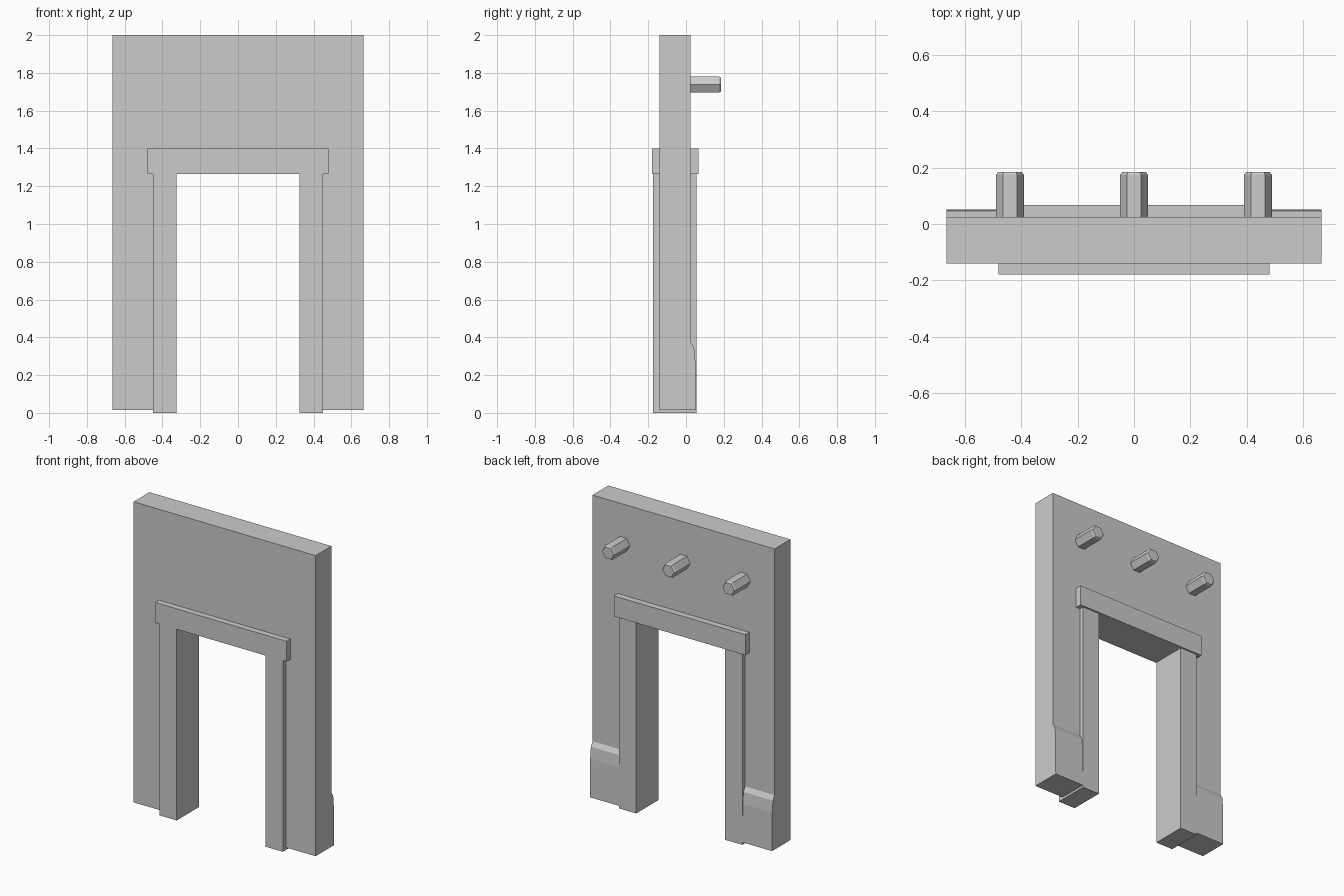
import bpy
import bmesh
import math
from mathutils import Matrix, Vector

default = bpy.data.objects.get("Cube")
if default:
    bpy.data.objects.remove(default, do_unlink=True)

STONE = (0.6, 0.6, 0.6, 1.0)
stone = bpy.data.materials.new("grey_stone")
stone.diffuse_color = STONE
stone.use_nodes = True
stone.node_tree.nodes["Principled BSDF"].inputs["Base Color"].default_value = STONE


def add_object(name, bm):
    bmesh.ops.recalc_face_normals(bm, faces=bm.faces[:])
    mesh = bpy.data.meshes.new(name)
    bm.to_mesh(mesh)
    bm.free()
    mesh.materials.append(stone)
    obj = bpy.data.objects.new(name, mesh)
    bpy.context.collection.objects.link(obj)
    return obj


def box(name, x, y, z):
    """Box from (min, max) pairs."""
    bm = bmesh.new()
    bmesh.ops.create_cube(bm, size=1)
    for v in bm.verts:
        v.co = [lo + (c + 0.5) * (hi - lo) for c, (lo, hi) in zip(v.co, (x, y, z))]
    return add_object(name, bm)


def side_prism(name, profile, x0, x1):
    """Extrude a (y, z) profile along x."""
    bm = bmesh.new()
    face = bm.faces.new([bm.verts.new((x0, y, z)) for y, z in profile])
    grown = bmesh.ops.extrude_face_region(bm, geom=[face])["geom"]
    moved = [g for g in grown if isinstance(g, bmesh.types.BMVert)]
    bmesh.ops.translate(bm, verts=moved, vec=Vector((x1 - x0, 0, 0)))
    return add_object(name, bm)


# Wall slab with a sloped plinth along the back, cut by the doorway
profile = [(-0.14, 0.015), (0.052, 0.015), (0.05, 0.27), (0.043, 0.345),
           (0.025, 0.375), (0.025, 2.0), (-0.14, 2.0)]
wall = side_prism("wall", profile, -0.665, 0.665)
cutter = box("doorway_cutter", (-0.4, 0.4), (-0.5, 0.5), (-0.5, 1.3))
cutter.hide_render = True
cut = wall.modifiers.new("doorway", 'BOOLEAN')
cut.operation = 'DIFFERENCE'
cut.solver = 'EXACT'
cut.object = cutter
bpy.context.view_layer.objects.active = wall
bpy.ops.object.modifier_apply(modifier=cut.name)
bpy.data.objects.remove(cutter, do_unlink=True)

# Door frame
box("right_jamb", (-0.45, -0.325), (-0.175, 0.055), (0, 1.3))
box("left_jamb", (0.325, 0.45), (-0.175, 0.055), (0, 1.3))
box("lintel", (-0.48, 0.48), (-0.18, 0.067), (1.265, 1.4))

# Hexagonal pegs with chamfered tips on the back
for name, x in (("right_peg", -0.44), ("middle_peg", 0), ("left_peg", 0.44)):
    bm = bmesh.new()
    rings = []
    for y, radius in ((0.015, 0.049), (0.175, 0.049), (0.185, 0.042)):
        angles = [i * math.tau / 6 for i in range(6)]
        rings.append([bm.verts.new((radius * math.cos(a), y, radius * math.sin(a)))
                      for a in angles])
    for low, high in zip(rings, rings[1:]):
        for i in range(6):
            j = (i + 1) % 6
            bm.faces.new((low[i], low[j], high[j], high[i]))
    bm.faces.new(rings[0])
    bm.faces.new(rings[-1])
    bm.transform(Matrix.Translation((x, 0, 1.738)))
    add_object(name, bm)
